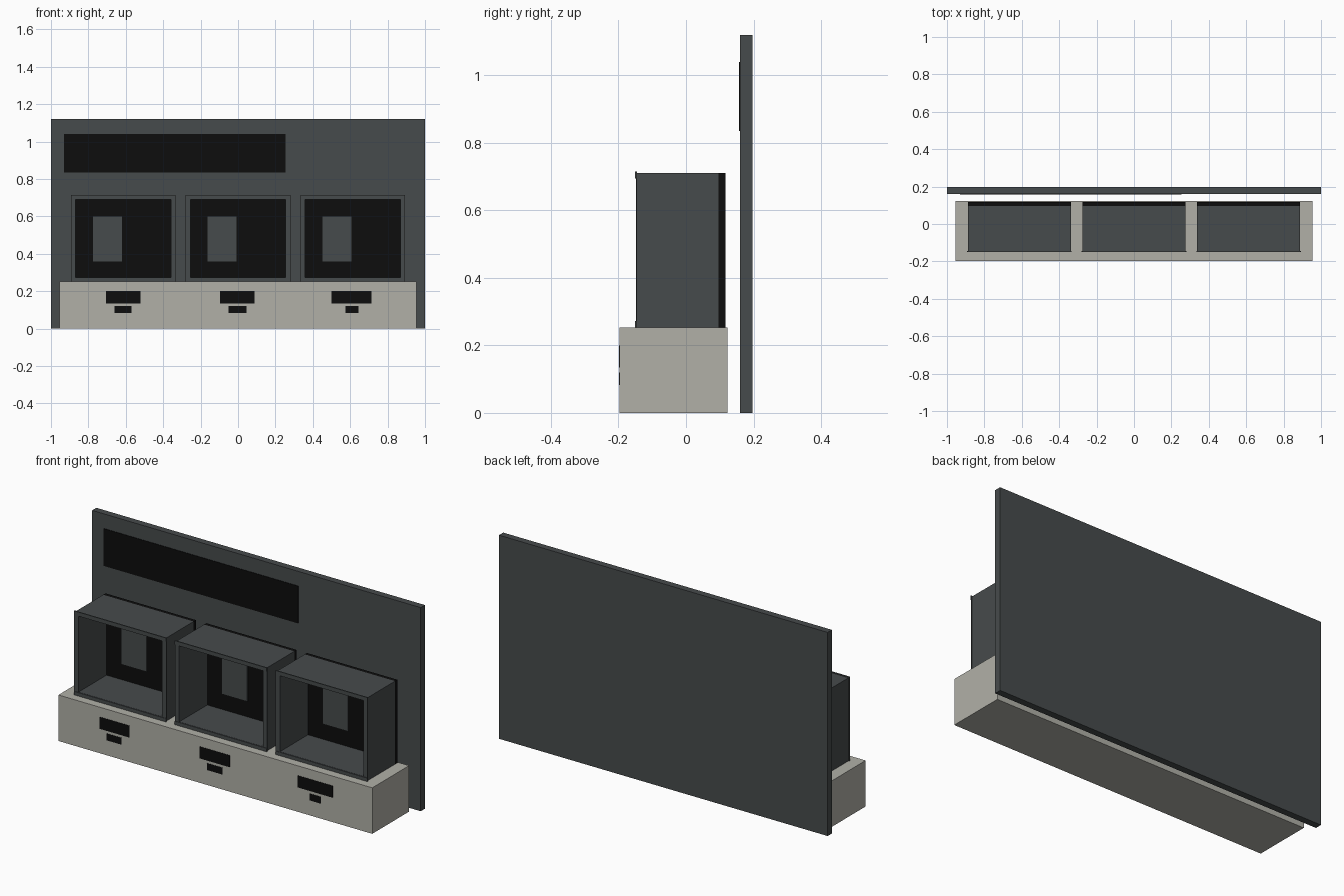
import bpy

if "Cube" in bpy.data.objects:
    bpy.data.objects.remove(bpy.data.objects["Cube"])


def material(name, rgb):
    m = bpy.data.materials.new(name)
    m.use_nodes = True
    m.diffuse_color = (*rgb, 1)
    m.node_tree.nodes["Principled BSDF"].inputs["Base Color"].default_value = (*rgb, 1)
    return m


GREY = material("slate_grey", (0.062, 0.07, 0.072))
STONE = material("pale_stone", (0.44, 0.434, 0.39))
BLACK = material("black", (0.004, 0.004, 0.004))


def box(name, x, y, z, mat):
    """Axis-aligned box from (low, high) ranges."""
    bpy.ops.mesh.primitive_cube_add(size=1, location=[sum(r) / 2 for r in (x, y, z)])
    ob = bpy.context.object
    ob.name = name
    ob.scale = [r[1] - r[0] for r in (x, y, z)]
    bpy.ops.object.transform_apply(location=False, rotation=False, scale=True)
    ob.data.materials.append(mat)
    return ob


# Back wall, blank sign panel and plinth
box("back_wall", (-1, 1), (0.16, 0.197), (0, 1.12), GREY)
box("sign_panel", (-0.93, 0.255), (0.157, 0.161), (0.835, 1.04), BLACK)
box("plinth", (-0.955, 0.955), (-0.197, 0.123), (0, 0.253), STONE)

HALF, BOTTOM, TOP, WALL = 0.275, 0.253, 0.71, 0.02
FRONT, BACK = -0.146, 0.097


def display_case(name, cx):
    left, right = cx - HALF, cx + HALF
    depth = (FRONT, BACK)
    # Open-fronted shell
    box(name + "_floor", (left, right), depth, (BOTTOM, BOTTOM + WALL), GREY)
    box(name + "_roof", (left, right), depth, (TOP - WALL, TOP), GREY)
    inner = (BOTTOM + WALL, TOP - WALL)
    box(name + "_right_wall", (left, left + WALL), depth, inner, GREY)
    box(name + "_left_wall", (right - WALL, right), depth, inner, GREY)
    # Dark back and the small plate hung on it
    box(name + "_back", (left, right), (BACK, 0.117), (BOTTOM, TOP), BLACK)
    box(name + "_plate", (cx - 0.162, cx - 0.007), (0.09, BACK + 0.001), (0.36, 0.6), GREY)
    # Front trim
    trim = (-0.151, FRONT + 0.001)
    x = (left - 0.005, right + 0.005)
    box(name + "_trim_top", x, trim, (0.694, 0.715), GREY)
    box(name + "_trim_bottom", x, trim, (BOTTOM, 0.272), GREY)
    for side, a in (("right", x[0]), ("left", x[1] - 0.025)):
        box(name + "_trim_" + side, (a, a + 0.025), (-0.148, FRONT + 0.001), (0.272, 0.694), GREY)


# Cases, each with two blank labels on the plinth: (centre, wide label, small label)
cases = {
    "right_case": (-0.613, (-0.705, -0.522), (-0.66, -0.57)),
    "middle_case": (0, (-0.095, 0.088), (-0.05, 0.045)),
    "left_case": (0.613, (0.5, 0.715), (0.575, 0.643)),
}
for name, (cx, wide, small) in cases.items():
    display_case(name, cx)
    box(name + "_label", wide, (-0.199, -0.195), (0.135, 0.2), BLACK)
    box(name + "_small_label", small, (-0.199, -0.195), (0.083, 0.12), BLACK)
